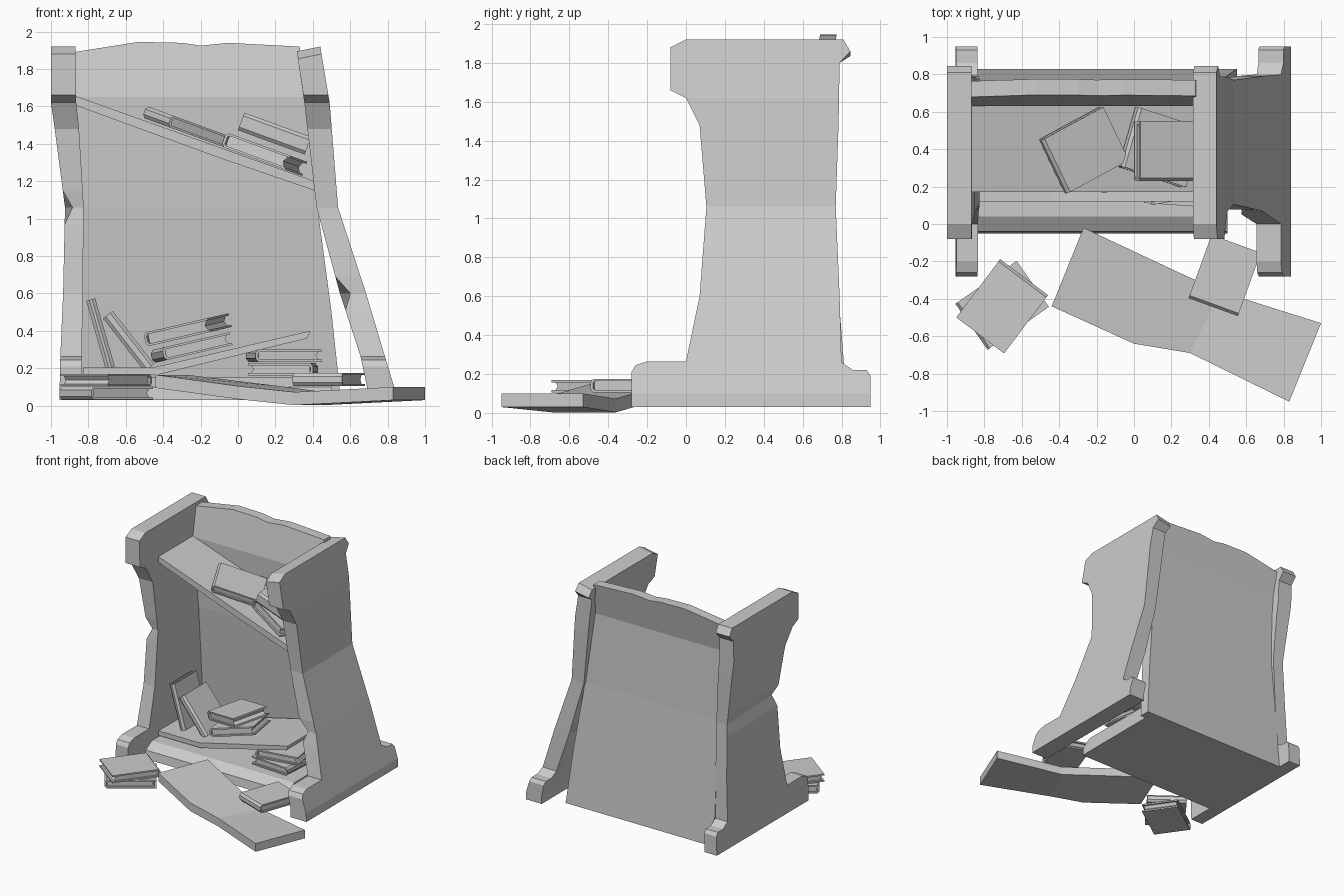
import bpy, bmesh
from math import radians
from mathutils import Matrix, Vector

if "Cube" in bpy.data.objects:
    bpy.data.objects.remove(bpy.data.objects["Cube"])


def add_prism(bm, pts, axis, a, b):
    """Extrude a 2D outline along axis from a to b."""
    def place(p, d):
        return (d, p[0], p[1]) if axis == 'x' else (p[0], d, p[1])
    lo = [bm.verts.new(place(p, a)) for p in pts]
    hi = [bm.verts.new(place(p, b)) for p in pts]
    bm.faces.new(lo)
    bm.faces.new(hi[::-1])
    n = len(pts)
    for i in range(n):
        bm.faces.new((lo[i], hi[i], hi[(i + 1) % n], lo[(i + 1) % n]))


def finish(bm, name):
    bmesh.ops.recalc_face_normals(bm, faces=bm.faces)
    me = bpy.data.meshes.new(name)
    bm.to_mesh(me)
    bm.free()
    ob = bpy.data.objects.new(name, me)
    bpy.context.collection.objects.link(ob)
    return ob


def prism(name, pts, axis, a, b):
    bm = bmesh.new()
    add_prism(bm, pts, axis, a, b)
    return finish(bm, name)


def warped(name, pts, axis, table, chip=None, top_drop=0):
    """Panel cut at table heights; thickness limits (z, near, far) bend it."""
    bm = bmesh.new()
    add_prism(bm, pts, axis, 0, 1)
    cuts = [row[0] for row in table[1:-1]]
    if chip:
        cuts += [chip[0] - .09, chip[0] + .09]
    for z in cuts:
        bmesh.ops.bisect_plane(bm, geom=bm.verts[:] + bm.edges[:] + bm.faces[:],
                               plane_co=(0, 0, z), plane_no=(0, 0, 1), dist=1e-4)
    k = 0 if axis == 'x' else 1
    for v in bm.verts:
        far = v.co[k] > .5
        z = v.co.z
        for (z0, a0, b0), (z1, a1, b1) in zip(table, table[1:]):
            if z <= z1 + 1e-4 or z1 == table[-1][0]:
                t = (z - z0) / (z1 - z0)
                near_pos, far_pos = a0 + (a1 - a0) * t, b0 + (b1 - b0) * t
                break
        v.co[k] = far_pos if far else near_pos
        # chipped front edge
        if chip and far == chip[1] and abs(z - chip[0]) < .02 and v.co.y < .3:
            v.co[k] += .4 * (near_pos - far_pos) * (1 if far else -1)
            v.co.y += .01
        if not far and z > 1.8:
            v.co.z -= top_drop
    return finish(bm, name)


# Side panels: shared outline in y, z
side = [(-.28, .03), (-.28, .21), (-.26, .245), (-.2, .265), (0, .265), (.07, .6),
        (.105, 1.06), (.07, 1.48), (0, 1.62), (-.08, 1.66), (-.08, 1.88), (0, 1.92),
        (.81, 1.92), (.845, 1.86), (.79, 1.8), (.785, 1.5), (.77, 1.06), (.79, .6),
        (.8, .26), (.86, .22), (.93, .22), (.95, .19), (.95, .03)]
warped("right_side_panel", side, 'x',
       [(.03, .69, .84), (.1, .69, .835), (.265, .655, .785), (.6, .545, .685),
        (1.06, .42, .535), (1.62, .355, .49), (1.92, .315, .44)], (.6, False), .025)
warped("left_side_panel", side, 'x',
       [(.03, -.84, -.955), (.265, -.835, -.95), (.6, -.83, -.935), (1.06, -.825, -.925),
        (1.48, -.85, -.98), (1.62, -.865, -1), (1.92, -.87, -1)], (1.06, True))

# Back panel: outline in x, z, bowed in y
back = [(-.84, .03), (-.83, 1.06), (-.88, 1.62), (-.88, 1.89), (-.53, 1.945), (-.3, 1.94),
        (-.2, 1.925), (-.05, 1.94), (.33, 1.92), (.36, 1.64), (.42, 1.1), (.5, .5), (.55, .03)]
warped("back_panel", back, 'y',
       [(.03, .74, .83), (.6, .69, .785), (1.06, .65, .745), (1.65, .63, .715),
        (1.945, .69, .775)])

# Base with worn front lip, and the two slumped shelves
prism("base", [(-.05, .03), (.8, .03), (.8, .15), (.04, .15), (-.04, .1)], 'x', -.84, .5)
prism("middle_shelf", [(-.83, .165), (-.43, .165), (.37, .36), (.385, .4), (-.45, .205),
                       (-.83, .205)], 'y', .12, .7)
prism("upper_shelf", [(-.88, 1.61), (-.1, 1.325), (.41, 1.15), (.41, 1.2), (-.88, 1.66)],
      'y', .17, .68)

# Fallen board on the floor: bent strip of (far edge, near edge, underside height)
stations = [((-.27, -.02), (-.44, -.44), .095), ((.22, -.25), (0, -.64), .035),
            ((.46, -.36), (.3, -.69), .003), ((1, -.53), (.83, -.95), .03)]
bm = bmesh.new()
rings = [[bm.verts.new((*p, z + h)) for p, h in ((f, 0), (n, 0), (n, .07), (f, .07))]
         for f, n, z in stations]
bm.faces.new(rings[0])
bm.faces.new(rings[-1])
for r, s in zip(rings, rings[1:]):
    for i in range(4):
        bm.faces.new((r[i], r[(i + 1) % 4], s[(i + 1) % 4], s[i]))
finish(bm, "fallen_board")


def book(name, loc, w, l, t, yaw=0, tilt=0):
    """Wrapped cover with a faceted spine, plus a recessed page block."""
    bm = bmesh.new()
    x, h, c = w / 2, t / 2, .012
    cover = [(x, h), (-x + .015, h), (-x, h - .018), (-x, .018 - h), (-x + .015, -h), (x, -h),
             (x, c - h), (-x + .022, c - h), (-x + .014, .022 - h), (-x + .014, h - .022),
             (-x + .022, h - c), (x, h - c)]
    add_prism(bm, cover, 'y', -l / 2, l / 2)
    p = h - c
    add_prism(bm, [(-x + .018, -p), (x - .015, -p), (x - .03, 0), (x - .015, p),
                   (-x + .018, p)], 'y', -l / 2 + .014, l / 2 - .014)
    ob = finish(bm, name)
    ob.matrix_world = (Matrix.Translation(Vector(loc)) @ Matrix.Rotation(radians(tilt), 4, 'Y')
                       @ Matrix.Rotation(radians(yaw), 4, 'Z'))


# Books on the upper shelf
book("upper_book_1", (-.27, .395, 1.488), .39, .32, .065, 27, 20)
book("upper_book_2", (.14, .41, 1.345), .38, .33, .08, -17, 20)
book("upper_book_3", (.195, .39, 1.455), .32, .38, .1, 90, 20)
# Leaning books and the pile on the middle shelf
book("leaning_book_1", (-.735, .38, .385), .31, .38, .05, 90, 74)
book("leaning_book_2", (-.585, .38, .345), .31, .36, .065, 90, 52)
book("pile_book_1", (-.25, .38, .31), .38, .31, .07, 12, -13)
book("pile_book_2", (-.27, .38, .405), .38, .31, .075, -22, -13)
# Pile on the base
book("base_book_1", (.24, .29, .195), .35, .38, .066, 176)
book("base_book_2", (.245, .28, .268), .36, .3, .066, 10)
# Books on the floor
book("floor_book_1", (-.705, -.435, .067), .4, .3, .07, 35)
book("floor_book_2", (-.705, -.44, .137), .39, .32, .065, 233)
book("floor_book_3", (.485, -.275, .14), .36, .28, .07, 70)
